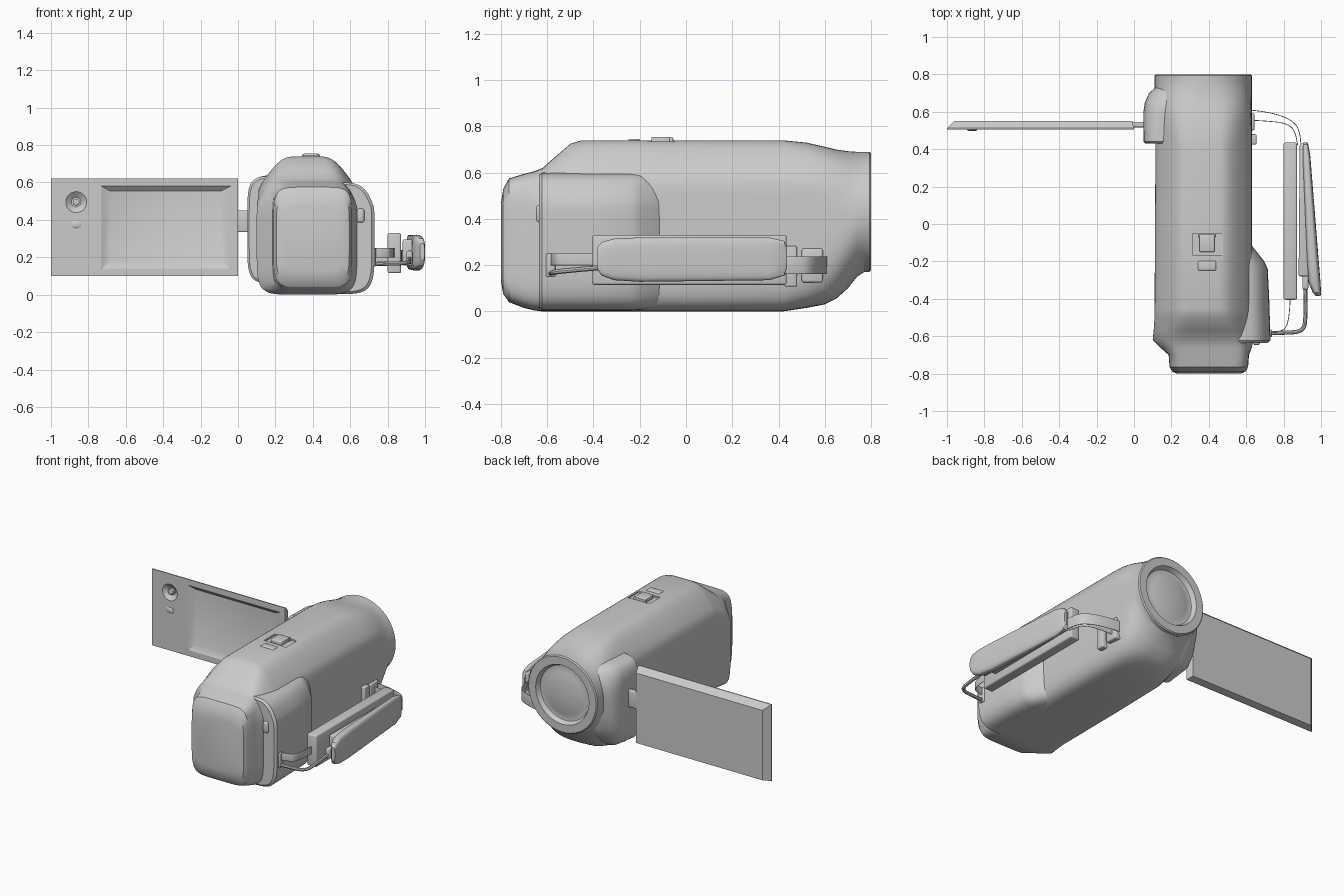
import bpy, bmesh, math


def finish(name, bm, angle=32):
    bmesh.ops.recalc_face_normals(bm, faces=bm.faces[:])
    me = bpy.data.meshes.new(name)
    bm.to_mesh(me)
    bm.free()
    ob = bpy.data.objects.new(name, me)
    bpy.context.collection.objects.link(ob)
    smooth(ob, angle)
    return ob


def select(ob):
    bpy.ops.object.select_all(action='DESELECT')
    ob.select_set(True)
    bpy.context.view_layer.objects.active = ob


def smooth(ob, angle=32):
    select(ob)
    bpy.ops.object.shade_smooth_by_angle(angle=math.radians(angle))


def loft(name, sections, count=64, angle=32):
    """Sections along y: (y, x0, x1, z0, z1, roundness exponent, top taper)."""
    bm = bmesh.new()
    rings = []
    for y, x0, x1, z0, z1, n, tap in sections:
        ring = []
        for i in range(count):
            t = 2 * math.pi * (i + 0.5) / count
            c, s = math.cos(t), math.sin(t)
            u = math.copysign(abs(c) ** (2 / n), c)
            v = math.copysign(abs(s) ** (2 / n), s)
            u *= 1 - tap * max(0, (v - 0.55) / 0.45)
            ring.append(bm.verts.new(((x0 + x1) / 2 + (x1 - x0) / 2 * u, y,
                                      (z0 + z1) / 2 + (z1 - z0) / 2 * v)))
        rings.append(ring)
    for a, b in zip(rings, rings[1:]):
        for i in range(count):
            j = (i + 1) % count
            bm.faces.new((a[i], a[j], b[j], b[i]))
    bm.faces.new(rings[0])
    bm.faces.new(rings[-1])
    return finish(name, bm, angle)


def prism(name, outline, z0, z1, bevel):
    """Outline in the xy plane, raised from z0 to z1, edges rounded."""
    bm = bmesh.new()
    face = bm.faces.new([bm.verts.new((x, y, z0)) for x, y in outline])
    top = bmesh.ops.extrude_face_region(bm, geom=[face])
    for v in top['geom']:
        if isinstance(v, bmesh.types.BMVert):
            v.co.z = z1
    if bevel:
        bmesh.ops.bevel(bm, geom=bm.edges[:], offset=bevel, segments=3,
                        profile=0.5, affect='EDGES')
    return finish(name, bm)


def box(name, x0, x1, y0, y1, z0, z1, bevel=0.006):
    return prism(name, [(x0, y0), (x1, y0), (x1, y1), (x0, y1)], z0, z1, bevel)


def path(name, points, depth, height=0.0):
    """Smooth curve: a round wire, or a flat upright strap if height is set."""
    cu = bpy.data.curves.new(name, 'CURVE')
    cu.dimensions = '2D' if height else '3D'
    z = points[0][2] if height else 0
    sp = cu.splines.new('NURBS')
    sp.points.add(len(points) - 1)
    for p, co in zip(sp.points, points):
        p.co = (co[0], co[1], co[2] - z, 1)
    sp.use_endpoint_u = True
    sp.order_u = 3
    cu.resolution_u = 8
    cu.bevel_depth = depth
    cu.bevel_resolution = 2
    cu.extrude = height
    cu.use_fill_caps = not height
    ob = bpy.data.objects.new(name, cu)
    ob.location.z = z
    bpy.context.collection.objects.link(ob)
    select(ob)
    bpy.ops.object.convert(target='MESH')
    smooth(bpy.context.object, 40)


def cut(ob, cutter):
    mod = ob.modifiers.new('cut', 'BOOLEAN')
    mod.operation = 'DIFFERENCE'
    mod.solver = 'EXACT'
    mod.object = cutter
    select(ob)
    bpy.ops.object.modifier_apply(modifier=mod.name)
    bpy.data.objects.remove(cutter)
    smooth(ob)


def disc(y, x, z, r):
    return (y, x - r, x + r, z - r, z + r, 2, 0)


# main body, from the rear battery block to the round lens ring and glass
body = loft('camera_body', [
    (-0.80, .23, .57, .13, .47, 5, 0),
    (-0.79, .205, .595, .075, .53, 6, 0),
    (-0.765, .19, .61, .04, .575, 6, 0),
    (-0.70, .185, .615, .015, .595, 6, 0),
    (-0.66, .14, .63, .005, .605, 6, .1),
    (-0.62, .10, .64, 0, .62, 6, .2),
    (-0.57, .105, .64, 0, .665, 6, .3),
    (-0.50, .11, .63, 0, .725, 6, .38),
    (-0.45, .11, .63, 0, .74, 6, .4),
    (0.0, .112, .63, 0, .74, 6, .4),
    (0.42, .115, .63, 0, .74, 5.5, .38),
    (0.52, .115, .63, .015, .73, 4.5, .28),
    (0.60, .113, .63, .03, .712, 3.6, .15),
    (0.65, .11, .63, .055, .70, 3, .06),
    (0.70, .11, .63, .10, .693, 2.4, 0),
    (0.74, .11, .63, .15, .69, 2.1, 0)]
    + [disc(y, .37, .43, r) for y, r in (
        (.77, .26), (.793, .26), (.80, .253), (.80, .20), (.77, .185),
        (.768, .178), (.778, .14), (.786, .09), (.79, .03))])
cut(body, box('zoom_cutter', .312, .475, -.165, -.05, .728, .8, 0))

# side bulges: hand grip on the right, hinge housing on the left
loft('grip_bulge', [
    (-.635, .28, .715, .015, .59, 5, .15),
    (-.622, .27, .73, .003, .60, 5, .15),
    (-.40, .27, .723, .003, .60, 5, .15),
    (-.24, .27, .715, .003, .60, 5, .15),
    (-.20, .27, .697, .006, .60, 5, .15),
    (-.09, .27, .61, .02, .60, 5, .15)])
loft('hinge_housing', [
    (.43, .06, .5, .07, .625, 6, 0),
    (.44, .05, .5, .06, .635, 6, 0),
    (.60, .05, .5, .07, .64, 5, 0),
    (.65, .058, .5, .10, .64, 4, 0),
    (.70, .08, .5, .15, .63, 3, 0),
    (.76, .15, .5, .23, .60, 2.5, 0)])

# top controls and rear side button
box('zoom_slider', .35, .43, -.15, -.06, .72, .755)
box('zoom_ridge', .345, .435, -.072, -.055, .72, .752, .004)
box('photo_button', .34, .44, -.25, -.197, .72, .746, .009)
box('rear_button', .637, .675, -.648, -.60, .385, .46, .012)

# fold-out screen with a sunken display, dial well and button
Q = 1e5
screen = loft('screen_panel', [
    (.505, -1, 0, .10, .62, Q, 0),
    (.512, -1, 0, .10, .62, Q, 0),
    (.552, -.96, -.01, .11, .585, Q, 0)], 4, 20)
cut(screen, loft('display_cutter', [
    (.495, -.73, -.04, .14, .58, Q, 0),
    (.505, -.73, -.04, .14, .58, Q, 0),
    (.527, -.685, -.09, .18, .555, Q, 0)], 4))
cut(screen, loft('dial_cutter', [disc(.495, -.865, .495, .056),
                                 disc(.505, -.865, .495, .056),
                                 disc(.528, -.865, .495, .026)], 32))
loft('dial_knob', [disc(.53, -.865, .495, .018), disc(.510, -.865, .495, .018),
                   disc(.506, -.865, .495, .012)], 24)
loft('screen_button', [(.52, -.892, -.838, .355, .394, 3, 0),
                       (.502, -.892, -.838, .355, .394, 3, 0),
                       (.498, -.885, -.845, .361, .388, 3, 0)], 24)
box('screen_hinge', -.012, .10, .517, .546, .335, .45)

# padded hand strap
box('strap_inner_pad', .80, .872, -.405, .435, .115, .33, .01)
prism('strap_middle_pad', [(.88, -.28), (.935, -.28), (.92, .43), (.886, .43)],
      .155, .295, .01)
loft('strap_outer_pad', [
    (.437, .908, .925, .19, .27, 3, 0),
    (.425, .902, .932, .155, .305, 3.5, 0),
    (.36, .90, .943, .135, .32, 3.5, 0),
    (-.20, .922, .988, .128, .32, 3.5, 0),
    (-.31, .932, .997, .135, .315, 3.5, 0),
    (-.365, .955, 1.0, .155, .30, 3.5, 0),
    (-.385, .972, .998, .185, .275, 3, 0)], 40)

# front strap loop and its anchor
path('front_strap_outer', [(.63, .608, .2), (.72, .60, .2), (.84, .56, .2),
                           (.89, .50, .2), (.892, .42, .2)], .002, .036)
path('front_strap_inner', [(.63, .555, .2), (.72, .55, .2), (.81, .54, .2),
                           (.865, .50, .2), (.875, .42, .2)], .002, .036)
box('front_anchor_plate', .58, .655, .425, .48, .107, .283, .008)
box('front_anchor_block', .56, .645, .50, .592, .125, .272, .01)

# rear strap loop and wire
path('rear_strap', [(.70, -.585, .225), (.78, -.58, .225), (.83, -.54, .225),
                    (.835, -.40, .225)], .002, .024)
path('rear_wire', [(.69, -.585, .165), (.80, -.582, .165), (.91, -.575, .17),
                   (.918, -.48, .18), (.916, -.36, .19), (.915, -.25, .20)], .011)
box('rear_wire_clip', .90, .932, -.35, -.27, .165, .235, .008)
box('rear_anchor', .69, .737, -.605, -.565, .15, .25, .006)
